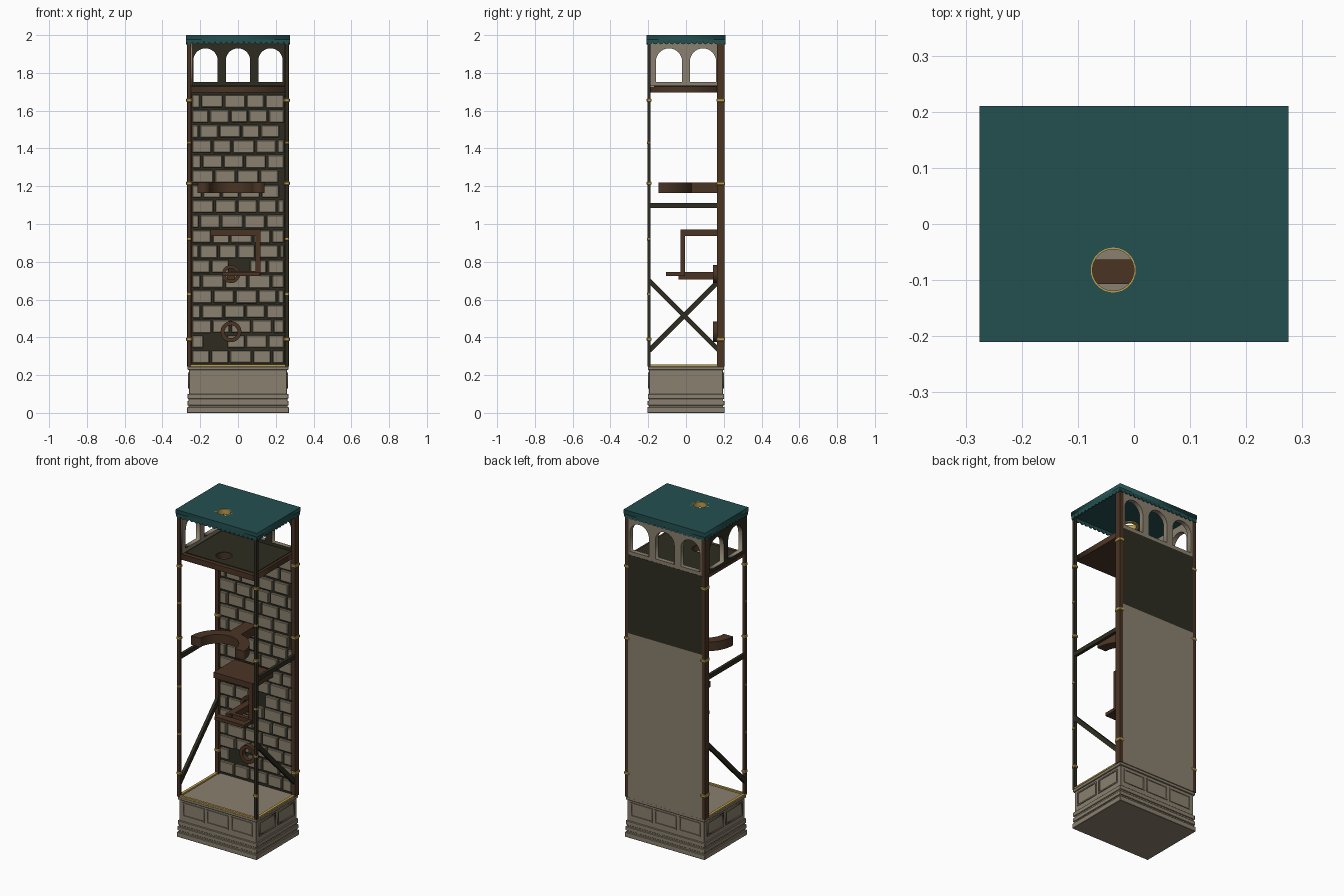
import bpy, bmesh, math, random
from mathutils import Matrix, Vector

random.seed(4)
cube = bpy.data.objects.get("Cube")
if cube:
    bpy.data.objects.remove(cube, do_unlink=True)


def material(name, code):
    srgb = [int(code[i:i + 2], 16) / 255 for i in (0, 2, 4)]
    col = [c / 12.92 if c < 0.04 else ((c + 0.055) / 1.055) ** 2.4 for c in srgb] + [1]
    m = bpy.data.materials.new(name)
    m.use_nodes = True
    m.diffuse_color = col
    m.node_tree.nodes["Principled BSDF"].inputs["Base Color"].default_value = col
    return m


stone = material("stone", "8A806E")
wood = material("brown wood", "4A3424")
dark = material("dark olive wood", "2E2C20")
teal = material("teal roof", "245050")
gold = material("gold", "C0A050")


def add(name, mesh, *mats):
    ob = bpy.data.objects.new(name, mesh)
    bpy.context.collection.objects.link(ob)
    mesh.materials.clear()
    for m in mats:
        mesh.materials.append(m)
    return ob


def boxes(name, specs, mat, bevel=0):
    """One object from boxes given as x0, x1, y0, y1, z0, z1."""
    bm = bmesh.new()
    for x0, x1, y0, y1, z0, z1 in specs:
        mid = Vector((x0 + x1, y0 + y1, z0 + z1)) / 2
        size = Matrix.Diagonal((x1 - x0, y1 - y0, z1 - z0, 1))
        bmesh.ops.create_cube(bm, size=1, matrix=Matrix.Translation(mid) @ size)
    me = bpy.data.meshes.new(name)
    bm.to_mesh(me)
    bm.free()
    ob = add(name, me, mat)
    if bevel:
        mod = ob.modifiers.new("bevel", "BEVEL")
        mod.width, mod.segments = bevel, 1
    return ob


def plate(name, outlines, thick, loc, rot, *mats):
    """Extruded flat outline; further outlines become holes."""
    cu = bpy.data.curves.new(name, "CURVE")
    cu.dimensions, cu.fill_mode, cu.extrude = "2D", "BOTH", thick / 2
    for pts in outlines:
        sp = cu.splines.new("POLY")
        sp.points.add(len(pts) - 1)
        for p, (x, y) in zip(sp.points, pts):
            p.co = (x, y, 0, 1)
        sp.use_cyclic_u = True
    tmp = bpy.data.objects.new(name, cu)
    bpy.context.collection.objects.link(tmp)
    bpy.context.view_layer.update()
    me = bpy.data.meshes.new_from_object(tmp.evaluated_get(bpy.context.evaluated_depsgraph_get()))
    bpy.data.objects.remove(tmp, do_unlink=True)
    ob = add(name, me, *mats)
    ob.location, ob.rotation_euler = loc, rot
    return ob


def arc(cx, cy, r, a0=0, a1=360, n=32):
    steps = n if a1 - a0 == 360 else n + 1
    return [(cx + r * math.cos(math.radians(a0 + (a1 - a0) * i / n)),
             cy + r * math.sin(math.radians(a0 + (a1 - a0) * i / n))) for i in range(steps)]


def rect(w, h0, h1):
    return [(-w, h0), (w, h0), (w, h1), (-w, h1)]


UP = math.pi / 2
FRONT, SIDE = (UP, 0, 0), (UP, 0, UP)
HX, HY = -0.037, -0.082   # shared shaft centre


# Stone base with stepped plinth and raised panel frames
def slab(h, z0, z1):
    return (-0.27 + h, 0.27 - h, -0.205 + h, 0.205 - h, z0, z1)


boxes("base", [slab(0, 0, 0.03), slab(0.008, 0.02, 0.05), slab(0.002, 0.04, 0.064),
               slab(0.008, 0.06, 0.08), slab(0.003, 0.074, 0.1), slab(0.01, 0.09, 0.24),
               slab(0.003, 0.228, 0.246)], stone, 0.002)


def panel(name, half, c, rot, axis):
    outer, inner = rect(half, 0.13, 0.215), rect(half - 0.008, 0.138, 0.207)
    loc = (c, axis, 0) if rot == FRONT else (axis, c, 0)
    plate(name, [outer, inner], 0.008, loc, rot, stone)


for s in (-1, 1):
    for c in (-0.163, 0, 0.163):
        panel("base_panel_long", 0.073, c, FRONT, s * 0.196)
    for c in (-0.09, 0.09):
        panel("base_panel_short", 0.08, c, SIDE, s * 0.261)
for s in (-1, 1):
    boxes("gold_edge_side", [(s * 0.26 - 0.008, s * 0.26 + 0.008, -0.203, 0.203, 0.246, 0.255)], gold)
boxes("gold_edge_front", [(-0.265, 0.265, -0.203, -0.19, 0.246, 0.255)], gold)

# Corner posts and gold collars
for s in (-1, 1):
    x0, x1 = sorted((s * 0.246, s * 0.271))
    f0, f1 = sorted((s * 0.25, s * 0.268))
    boxes("back_post", [(x0, x1, 0.165, 0.204, 0.246, 1.97)], wood)
    boxes("front_post", [(f0, f1, -0.204, -0.187, 0.246, 1.97)], dark if s > 0 else wood)
    e = 0.004
    boxes("large_collars", [b for z in (0.39, 1.215, 1.655) for b in (
        (f0 - e, f1 + e, -0.208, -0.183, z - 0.009, z + 0.009),
        (x0 - e, x1 + e, 0.161, 0.207, z - 0.009, z + 0.009))], gold, 0.003)
    boxes("small_collars", [(f0 - 0.002, f1 + 0.002, -0.207, -0.189, z - 0.007, z + 0.007)
                            for z in (0.63, 0.92, 1.43)], gold, 0.002)

    # Side rail and single diagonal brace
    boxes("side_rail", [(f0, f1, -0.19, 0.17, 1.086, 1.112)], dark)
    a = Vector((s * 0.259, -0.195, 0.515 + s * 0.185))
    b = Vector((s * 0.259, 0.175, 0.515 - s * 0.185))
    half = (b - a).length / 2
    brace = boxes("diagonal_brace", [(-0.009, 0.009, -half, half, -0.013, 0.013)], dark)
    brace.location = (a + b) / 2
    brace.rotation_euler.x = -s * math.pi / 4

# Back wall: dark core, rear sheets and staggered bricks
boxes("wall_core", [(-0.248, 0.248, 0.184, 0.2, 0.246, 1.72)], dark)
boxes("rear_sheet_lower", [(-0.25, 0.25, 0.199, 0.205, 0.246, 1.25)], stone)
boxes("rear_sheet_upper", [(-0.25, 0.25, 0.199, 0.205, 1.25, 1.73)], dark)
bricks = []
pitch = 0.0795
for row in range(18):
    z = 0.262 + row * pitch
    x = -0.243 - (row % 2) * 0.055
    while x < 0.235:
        w = random.uniform(0.095, 0.125)
        l, r = max(x, -0.243), min(x + w - 0.01, 0.243)
        mid = (l + r) / 2
        gap = (abs(mid + 0.1) < 0.05 and row == 1) or (abs(mid + 0.03) < 0.04 and row == 6)
        if r - l > 0.02 and not gap:
            bricks.append((l, r, random.uniform(0.167, 0.173), 0.187,
                           z + random.uniform(0, 0.004), z + pitch - 0.01))
        x += w
boxes("wall_bricks", bricks, stone, 0.004)

# Wall rings
for z in (0.43, 0.735):
    r = 0.055 if z < 0.5 else 0.048
    plate("wall_ring", [arc(HX, z, r), arc(HX, z, r * 0.62)], 0.03, (0, 0.158, 0), FRONT, wood)

# Curved ledge on the wall, open to the front
ledge = arc(HX, -0.145, 0.178, 0, 180) + arc(HX, -0.145, 0.118, 0, 180)[::-1]
plate("curved_ledge", [ledge], 0.055, (0, 0, 1.192), (0, 0, 0), wood)
boxes("ledge_bracket", [(HX - 0.038, HX + 0.038, 0.025, 0.175, 1.165, 1.219)], wood)

# Small shelf with its hanging frame
boxes("small_shelf", [(-0.145, 0.12, -0.03, 0.175, 0.937, 0.972)], wood)
boxes("shelf_hanger", [(0.092, 0.12, -0.03, -0.006, 0.725, 0.95),
                       (HX, 0.12, -0.03, -0.006, 0.725, 0.75)], wood)
boxes("wall_arm", [(HX - 0.02, HX + 0.02, -0.04, 0.18, 0.707, 0.747)], wood)
boxes("front_bar", [(-0.085, 0.115, -0.107, -0.063, 0.726, 0.746),
                    (0.092, 0.115, -0.107, -0.01, 0.726, 0.746)], wood)

# Upper deck with shaft opening
hole = arc(HX, HY, 0.045)
plate("upper_deck", [rect(0.25, -0.195, 0.19), hole], 0.034, (0, 0, 1.712), (0, 0, 0), wood)
plate("deck_top", [rect(0.235, -0.17, 0.18), hole], 0.006, (0, 0, 1.73), (0, 0, 0), dark)


# Arcades on the back and one side
def arcade(name, half, centres, w, loc, rot, dark_side):
    outs = [rect(half, 1.73, 1.972)]
    for c in centres:
        outs.append([(c - w, 1.752), (c + w, 1.752)] + arc(c, 1.93 - w, w, 0, 180, 16))
    ob = plate(name, outs, 0.028, loc, rot, stone, dark)
    for p in ob.data.polygons:
        p.material_index = int(p.normal.z * dark_side > 0.5)


arcade("back_arcade", 0.262, (-0.172, 0, 0.172), 0.064, (0, 0.19, 0), FRONT, 1)
arcade("side_arcade", 0.195, (-0.09, 0.09), 0.069, (-0.256, 0, 0), SIDE, -1)

# Roof slab, scalloped valance and gold shaft rim
plate("roof", [rect(0.275, -0.21, 0.21), arc(HX, HY, 0.04)], 0.026, (0, 0, 1.987), (0, 0, 0), teal)


def valance(half, n, loc, rot):
    step = 2 * half / n
    pts = [(half, 1.978), (-half, 1.978)]
    for i in range(n):
        pts += arc(-half + (i + 0.5) * step, 1.966, step / 2, 180, 360, 6)[:-1]
    plate("roof_valance", [pts + [(half, 1.966)]], 0.006, loc, rot, teal)


for s in (-1, 1):
    valance(0.272, 18, (0, s * 0.207, 0), FRONT)
    valance(0.207, 14, (s * 0.272, 0, 0), SIDE)
plate("shaft_rim", [arc(HX, HY, 0.053), arc(HX, HY, 0.037)], 0.032, (0, 0, 1.984), (0, 0, 0), gold)
